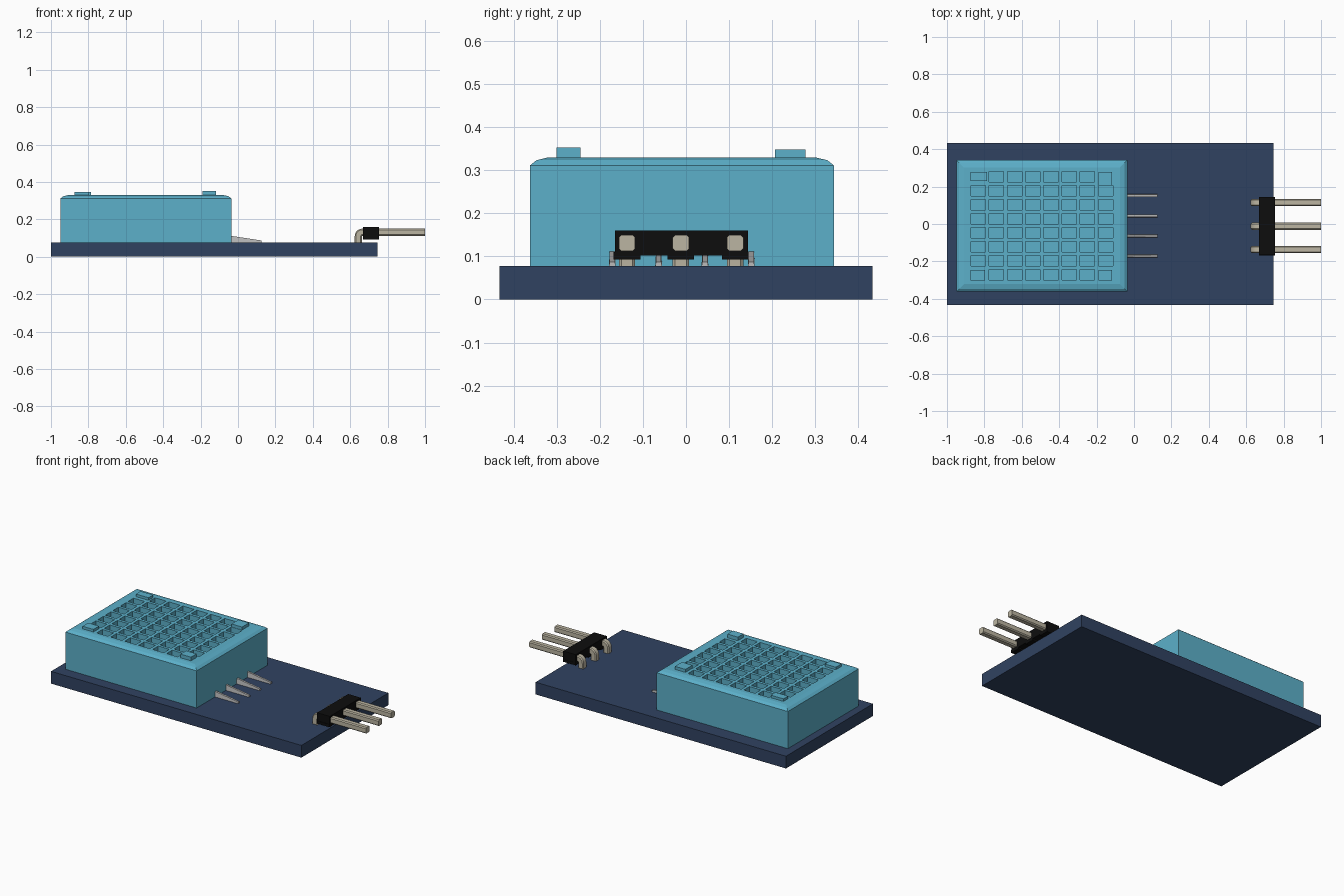
import bpy, bmesh, math
from mathutils import Vector

if "Cube" in bpy.data.objects:
    bpy.data.objects.remove(bpy.data.objects["Cube"])


def material(name, rgb):
    m = bpy.data.materials.new(name)
    m.diffuse_color = (*rgb, 1)
    m.use_nodes = True
    m.node_tree.nodes["Principled BSDF"].inputs["Base Color"].default_value = m.diffuse_color
    return m


NAVY = material("navy", (0.03, 0.055, 0.12))
TEAL = material("teal", (0.107, 0.434, 0.591))
BLACK = material("black", (0.004, 0.004, 0.004))
TIN = material("tin", (0.5, 0.46, 0.36))
STEEL = material("steel", (0.5, 0.5, 0.5))


def finish(name, bm, mat, smooth=False):
    bmesh.ops.recalc_face_normals(bm, faces=bm.faces)
    me = bpy.data.meshes.new(name)
    bm.to_mesh(me)
    bm.free()
    me.materials.append(mat)
    ob = bpy.data.objects.new(name, me)
    bpy.context.collection.objects.link(ob)
    if smooth:
        bpy.ops.object.select_all(action='DESELECT')
        ob.select_set(True)
        bpy.context.view_layer.objects.active = ob
        bpy.ops.object.shade_smooth_by_angle(angle=math.radians(40))
    return ob


def add_box(bm, x, y, z):
    vs = bmesh.ops.create_cube(bm, size=1)["verts"]
    for v in vs:
        v.co = [lo + (hi - lo) * (c + 0.5) for c, (lo, hi) in zip(v.co, (x, y, z))]
    return vs


def loft(bm, rings):
    loops = [[bm.verts.new(p) for p in r] for r in rings]
    for a, b in zip(loops, loops[1:]):
        for i in range(len(a)):
            j = (i + 1) % len(a)
            bm.faces.new((a[i], a[j], b[j], b[i]))
    bm.faces.new(loops[0])
    bm.faces.new(loops[-1])


# circuit board
BOARD_Z = 0.077
bm = bmesh.new()
add_box(bm, (-1, 0.745), (-0.433, 0.433), (0, BOARD_Z))
finish("circuit_board", bm, NAVY)

# sensor housing: vented top grid, sunken cells, stepped chamfer and walls
X, Y, TOP = (-0.95, -0.035), (-0.362, 0.343), 0.329
N, INSET = 8, 0.04
hole_x = [(-0.833 + 0.0973 * i - 0.039, -0.833 + 0.0973 * i + 0.039) for i in range(N)]
hole_y = [(-0.272 + 0.0748 * i - 0.028, -0.272 + 0.0748 * i + 0.028) for i in range(N)]
xs = [X[0] + INSET] + [e for h in hole_x for e in h] + [X[1] - INSET]
ys = [Y[0] + INSET] + [e for h in hole_y for e in h] + [Y[1] - INSET]
bm = bmesh.new()
grid = [[bm.verts.new((x, y, TOP)) for y in ys] for x in xs]
cells = []
for i in range(len(xs) - 1):
    for j in range(len(ys) - 1):
        f = bm.faces.new((grid[i][j], grid[i + 1][j], grid[i + 1][j + 1], grid[i][j + 1]))
        corner = i in (1, 2 * N - 1) and j in (1, 2 * N - 1)
        if i % 2 and j % 2 and not corner:
            cells.append(f)
edge = [e for e in bm.edges if e.is_boundary]
for inset, z in ((0.015, 0.323), (0, 0.311), (0, BOARD_Z)):
    new = bmesh.ops.extrude_edge_only(bm, edges=edge)["geom"]
    ring = [g for g in new if isinstance(g, bmesh.types.BMVert)]
    x0, x1 = min(v.co.x for v in ring), max(v.co.x for v in ring)
    y0, y1 = min(v.co.y for v in ring), max(v.co.y for v in ring)
    for v in ring:
        x, y = v.co.x, v.co.y
        if abs(x - x0) < 1e-5:
            v.co.x = X[0] + inset
        elif abs(x - x1) < 1e-5:
            v.co.x = X[1] - inset
        if abs(y - y0) < 1e-5:
            v.co.y = Y[0] + inset
        elif abs(y - y1) < 1e-5:
            v.co.y = Y[1] - inset
        v.co.z = z
    edge = [g for g in new if isinstance(g, bmesh.types.BMEdge) and g.is_boundary]
bmesh.ops.holes_fill(bm, edges=edge, sides=0)
for f in cells:
    pit = bmesh.ops.extrude_face_region(bm, geom=[f])["geom"]
    for g in pit:
        if isinstance(g, bmesh.types.BMVert):
            g.co.z -= 0.06
    if f.is_valid:
        bmesh.ops.delete(bm, geom=[f], context='FACES_ONLY')
finish("sensor_housing", bm, TEAL)

# raised corner tabs
tabs = [((-0.873, -0.785), (0.230, 0.277), 0.345), ((-0.19, -0.117), (0.207, 0.277), 0.348),
        ((-0.873, -0.797), (-0.301, -0.245), 0.345), ((-0.19, -0.117), (-0.301, -0.245), 0.352)]
bm = bmesh.new()
for x, y, z in tabs:
    add_box(bm, x, y, (TOP - 0.005, z))
finish("corner_tabs", bm, TEAL)

# wedge-shaped sensor leads
bm = bmesh.new()
for k in range(4):
    y = -0.171 + 0.1075 * k
    for v in add_box(bm, (-0.04, 0.125), (y - 0.008, y + 0.008), (BOARD_Z, 0.112)):
        if v.co.z > 0.1:
            v.co.y = y + (v.co.y - y) * 0.75
            if v.co.x > 0:
                v.co.z = 0.087
finish("sensor_leads", bm, STEEL)

# header block with a foot under each pin
PIN_Y = (-0.137, -0.012, 0.114)
bm = bmesh.new()
add_box(bm, (0.668, 0.755), (-0.165, 0.144), (0.102, 0.16))
for y in PIN_Y:
    add_box(bm, (0.668, 0.755), (y - 0.031, y + 0.031), (0.093, 0.11))
finish("header_block", bm, BLACK)

# bent header pins: chamfered square swept along an elbow
R, C, BEND = 0.019, 0.013, 0.021
section = [(R, -C), (R, C), (C, R), (-C, R), (-R, C), (-R, -C), (-C, -R), (C, -R)]
path = [((1.0, 0.131), 0)]
for s in range(6):
    a = math.radians(18 * s)
    path.append(((0.664 - BEND * math.sin(a), 0.11 + BEND * math.cos(a)), a))
path.append(((0.643, 0.07), math.pi / 2))
for n, y in enumerate(PIN_Y):
    bm = bmesh.new()
    rings = []
    for (px, pz), a in path:
        out = Vector((-math.sin(a), 0, math.cos(a)))
        rings.append([Vector((px, y + u, pz)) + out * w for u, w in section])
    loft(bm, rings)
    finish(f"header_pin_{n + 1}", bm, TIN, smooth=True)
